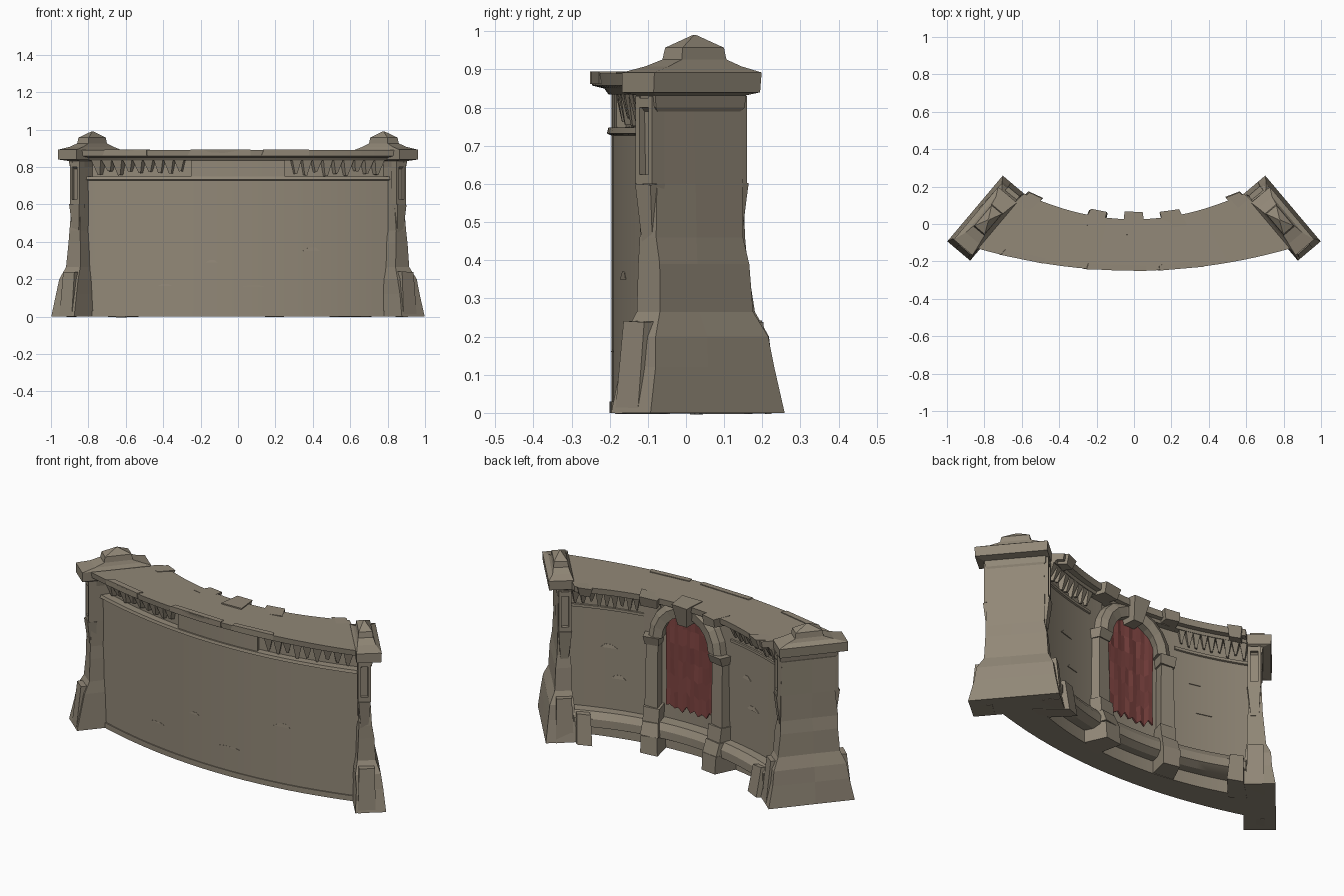
import bpy, bmesh, math, random
from mathutils import Vector

if "Cube" in bpy.data.objects:
    bpy.data.objects.remove(bpy.data.objects["Cube"])
random.seed(4)

def material(name, rgb):
    m = bpy.data.materials.new(name)
    m.diffuse_color = (*rgb, 1)
    m.use_nodes = True
    m.node_tree.nodes["Principled BSDF"].inputs["Base Color"].default_value = m.diffuse_color
    return m

STONE = material("weathered stone", (0.285, 0.245, 0.185))
RED = material("faded red cloth", (0.20, 0.055, 0.05))

# Wall space: u runs along the curve (-1..1), v from front (0) to back (1)
def wall(u, v, z):
    f = Vector((0.84 * u, -0.25 + 0.12 * u * u, z))
    b = Vector((0.56 * u, 0.025 + 0.125 * u * u, z))
    return f.lerp(b, v)

# Pillar space: s along the pillar (positive = front), t across it (positive = outside)
def pillar_space(side):
    def q(s, t, z):
        return Vector((side * (0.785 + 0.645 * s + 0.764 * t), 0.028 - 0.764 * s + 0.645 * t, z))
    return q

def finish(name, bm, mat=STONE):
    bmesh.ops.recalc_face_normals(bm, faces=bm.faces)
    me = bpy.data.meshes.new(name)
    bm.to_mesh(me)
    bm.free()
    me.materials.append(mat)
    ob = bpy.data.objects.new(name, me)
    bpy.context.collection.objects.link(ob)
    return ob

def loft(bm, rings):
    vs = [[bm.verts.new(p) for p in r] for r in rings]
    n = len(vs[0])
    for a, b in zip(vs, vs[1:]):
        for i in range(n):
            bm.faces.new((a[i], a[(i + 1) % n], b[(i + 1) % n], b[i]))
    bm.faces.new(vs[0][::-1])
    bm.faces.new(vs[-1])

def sweep(name, profile, u0, u1, n=20):
    bm = bmesh.new()
    loft(bm, [[wall(u0 + (u1 - u0) * i / n, v, z) for v, z in profile] for i in range(n + 1)])
    ob = finish(name, bm)
    with bpy.context.temp_override(active_object=ob, object=ob, selected_objects=[ob],
                                   selected_editable_objects=[ob]):
        bpy.ops.object.shade_smooth_by_angle(angle=math.radians(25))
    return ob

def box_profile(v0, v1, z0, z1):
    return [(v0, z0), (v1, z0), (v1, z1), (v0, z1)]

def block(bm, f, lo, z0, hi, z1, j=0.0):
    """Tapered block between two (a0, a1, b0, b1) rectangles."""
    rings = []
    for (a0, a1, b0, b1), z in ((lo, z0), (hi, z1)):
        r = [f(a, b, z) for a, b in ((a0, b0), (a1, b0), (a1, b1), (a0, b1))]
        rings.append([p + Vector([random.uniform(-j, j) for _ in range(3)]) for p in r])
    loft(bm, rings)

# Wall body and its mouldings
sweep("wall_core", box_profile(0.20, 0.68, 0.0, 0.745), -1.08, 1.08)
sweep("frieze_core", box_profile(0.29, 0.72, 0.74, 0.86), -1.08, 1.08)
sweep("front_plinth", box_profile(0.18, 0.3, 0.0, 0.03), -1.05, 1.05)
sweep("front_string_course", [(0.3, 0.72), (0.19, 0.728), (0.155, 0.732), (0.17, 0.748), (0.3, 0.75)], -1.05, 1.05)
sweep("front_frieze_plain", box_profile(0.2, 0.4, 0.74, 0.86), -0.32, 0.32, 8)
sweep("coping", [(0.17, 0.835), (0.88, 0.835), (0.9, 0.85), (0.985, 0.852), (1.0, 0.886),
                 (0.0, 0.89), (0.015, 0.858), (0.13, 0.85)], -1.05, 1.05, 24)

# Broken lips along the coping
bm = bmesh.new()
for u, w, v in ((-0.12, 0.2, -0.01), (0.3, 0.15, -0.008), (-0.72, 0.14, -0.005)):
    block(bm, wall, (u - w, u + w, v, 0.1), 0.862, (u - w * 0.9, u + w, v, 0.1), 0.894)
for u, w, v in ((-0.36, 0.085, 1.12), (0.36, 0.1, 1.10), (-0.96, 0.06, 1.04), (0.96, 0.06, 1.04)):
    block(bm, wall, (u - w * .8, u + w * .8, 0.8, v - .04), 0.835, (u - w, u + w, 0.8, v), 0.888, 0.004)
finish("coping_lips", bm)

for s in (-1, 1):
    tag = "left" if s < 0 else "right"
    # Back panels with a slim moulding below the frieze
    sweep(tag + "_back_panel", box_profile(0.66, 0.76, 0.1, 0.86), s * 0.29, s * 1.08, 10)
    sweep(tag + "_back_moulding", [(0.7, 0.725), (0.785, 0.735), (0.785, 0.75), (0.7, 0.755)],
          s * 0.44, s * 1.08, 10)

    # Toothed friezes, front and back
    bm = bmesh.new()
    for i in range(9):
        u = s * (0.4 + i * 0.07)
        z = 0.748 + random.uniform(0, 0.03)
        block(bm, wall, (u - 0.008, u + 0.008, 0.23, 0.3), z, (u - 0.034, u + 0.034, 0.17, 0.3), 0.845, 0.002)
        u = s * (0.5 + i * 0.065)
        block(bm, wall, (u - 0.008, u + 0.008, 0.7, 0.8), z, (u - 0.033, u + 0.033, 0.7, 0.88), 0.845, 0.002)
    finish(tag + "_frieze_teeth", bm)

    # Column beside the niche on its pedestal, and the foot block next to the pillar
    bm = bmesh.new()
    a, b = s * 0.35 - 0.08, s * 0.35 + 0.08
    block(bm, wall, (a - .01, b + .01, 0.6, 1.1), 0.0, (a - .01, b + .01, 0.6, 1.08), 0.10, 0.004)
    block(bm, wall, (a - .01, b + .01, 0.6, 1.08), 0.10, (a, b, 0.6, 1.0), 0.17, 0.003)
    block(bm, wall, (a, b, 0.6, 0.98), 0.17, (a, b, 0.6, 0.95), 0.25, 0.003)
    block(bm, wall, (a + .015, b - .015, 0.6, 0.92), 0.25, (a + .02, b - .02, 0.6, 0.9), 0.6, 0.003)
    block(bm, wall, (a + .01, b - .01, 0.6, 0.92), 0.6, (a, b, 0.6, 0.97), 0.65, 0.003)
    block(bm, wall, (s * .97 - .07, s * .97 + .07, 0.6, 1.06), 0.0,
          (s * .97 - .06, s * .97 + .06, 0.6, 1.0), 0.16, 0.004)
    finish(tag + "_niche_column", bm)

# Overhanging ledge at the back of the base
sweep("back_ledge", [(0.6, 0.07), (0.84, 0.07), (0.97, 0.09), (0.97, 0.135), (0.9, 0.17), (0.6, 0.175)], -1.05, 1.05)

# Arch ring and keystone
bm = bmesh.new()
N = 10
rings = []
for i in range(N + 1):
    t = math.pi * i / N
    c, k = math.cos(t), math.sin(t)
    rings.append([wall(r * c / 0.6, v, 0.65 + r * k * 1.02)
                  for r, v in ((0.15, 0.6), (0.23, 0.6), (0.23, 0.88), (0.2, 0.95), (0.15, 0.92))])
loft(bm, rings)
block(bm, wall, (-0.055, 0.055, 0.7, 1.04), 0.77, (-0.095, 0.095, 0.7, 1.14), 0.892, 0.003)
finish("niche_arch", bm)

# Hanging red banner with folds and a torn lower edge
bm = bmesh.new()
cols, rows = 12, 6
grid = []
for i in range(cols + 1):
    u = -0.235 + 0.47 * i / cols
    low = 0.245 + (0.025 if i % 2 else 0) + random.uniform(-0.015, 0.015)
    grid.append([bm.verts.new(wall(u, 0.735 + random.uniform(-0.02, 0.02), 0.80 + (low - 0.80) * r / rows))
                 for r in range(rows + 1)])
for i in range(cols):
    for r in range(rows):
        bm.faces.new((grid[i][r], grid[i + 1][r], grid[i + 1][r + 1], grid[i][r + 1]))
banner = finish("banner", bm, RED)
mod = banner.modifiers.new("thickness", 'SOLIDIFY')
mod.thickness = 0.008

# End pillars as one stacked loft: height, reach to front, reach to back, inner side, outer side
levels = [(0, .23, .23, -.075, .085), (.12, .205, .205, -.07, .07), (.2, .19, .195, -.068, .06),
          (.265, .16, .165, -.06, .035), (.39, .155, .155, -.056, .03), (.46, .155, .145, -.05, .02),
          (.6, .145, .145, -.05, .014), (.79, .145, .14, -.05, .012), (.80, .155, .15, -.05, .018),
          (.832, .16, .15, -.055, .022), (.84, .2, .165, -.066, .062), (.892, .2, .168, -.066, .065),
          (.908, .13, .12, -.055, .04), (.926, .078, .075, -.047, .032), (.957, .072, .07, -.043, .028),
          (.99, .004, .004, -.012, -.006)]
for s in (-1, 1):
    tag = "left" if s < 0 else "right"
    q = pillar_space(s)
    bm = bmesh.new()
    rings = []
    for z, F, B, I, O in levels:
        j = 0.004 if 0.05 < z < 0.75 else 0.0
        m = 0.02 if z < 0.95 else 0.0
        r = [(F, I), (F, O), (m, O), (-B, O), (-B, I), (m, I)]
        rings.append([q(a + random.uniform(-j, j), b + random.uniform(-j, j), z) for a, b in r])
    loft(bm, rings)
    finish(tag + "_pillar", bm)

    # Framed panels, brackets and foot blocks on the narrow ends
    bm = bmesh.new()
    for e in (-1, 1):
        a, b = e * 0.12, e * 0.163
        for t in (-0.055, -0.003):
            block(bm, q, (a, b, t, t + .015), 0.6, (a, b, t, t + .015), 0.83)
        for z in (0.6, 0.8):
            block(bm, q, (a, b, -.055, .012), z, (a, b, -.055, .012), z + 0.025)
        block(bm, q, (a, e * .15, -.04, .0), 0.44, (a, e * .168, -.055, .012), 0.6, 0.003)
        block(bm, q, (a, e * .228, -.06, .03), 0.0, (a, e * .205, -.055, .025), 0.24, 0.003)
    finish(tag + "_pillar_end_panels", bm)

# Chipped cracks on the wall faces
bm = bmesh.new()
for u, z, w, h in ((-0.18, 0.29, 0.04, 0.012), (0.5, 0.35, 0.06, 0.02), (0.1, 0.16, 0.09, 0.006), (-0.5, 0.165, 0.06, 0.006)):
    block(bm, wall, (u - w, u + w, 0.194, 0.22), z, (u - w * 0.3, u + w * 0.5, 0.198, 0.22), z + h)
for u, z, w in ((-0.7, 0.4, 0.07), (-0.62, 0.56, 0.05), (0.66, 0.35, 0.06), (0.74, 0.52, 0.07)):
    block(bm, wall, (u - w, u + w, 0.75, 0.772), z, (u - w * 0.3, u + w * 0.5, 0.75, 0.765), z + 0.02)
finish("wall_chips", bm)
